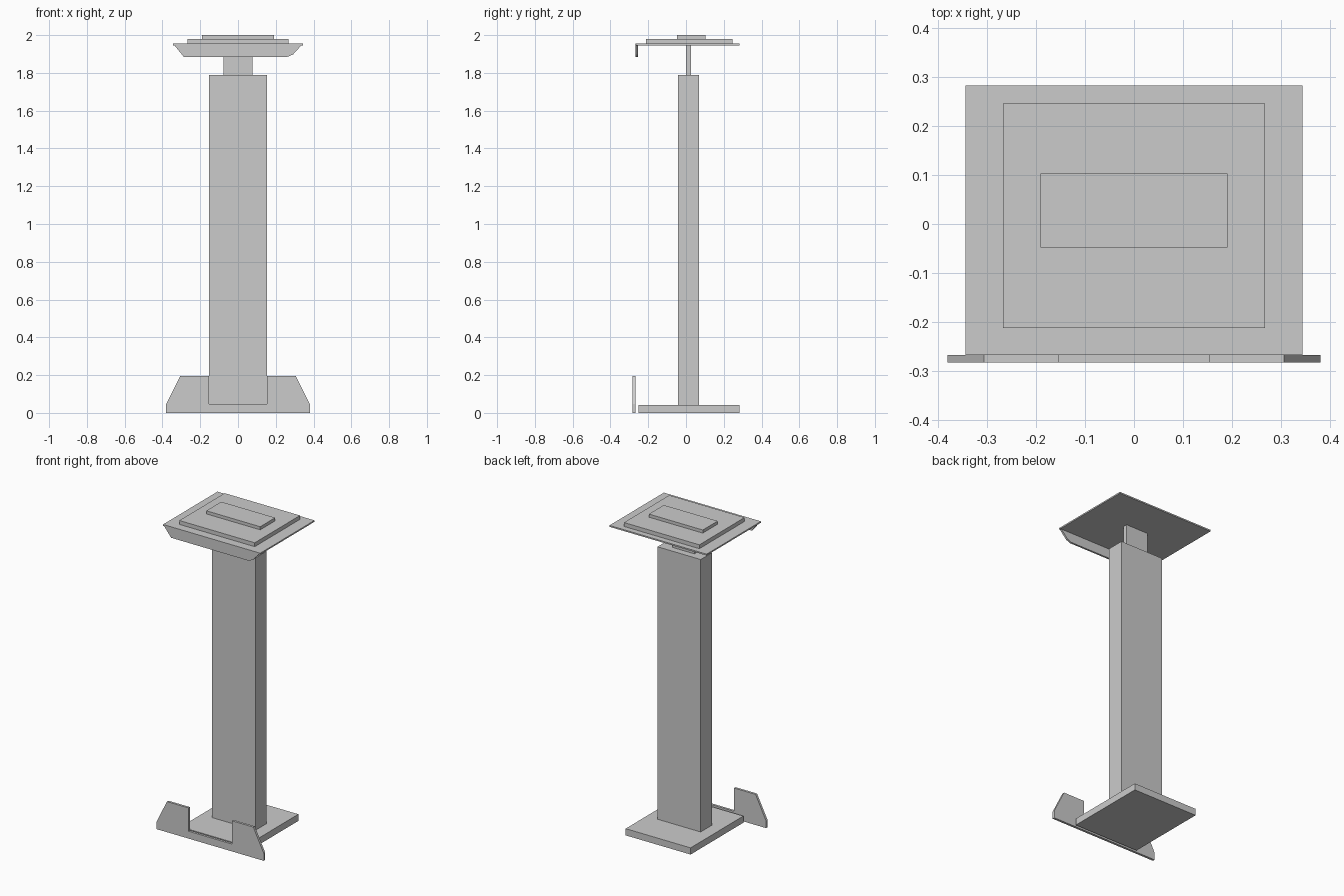
import bpy, bmesh

if "Cube" in bpy.data.objects:
    bpy.data.objects.remove(bpy.data.objects["Cube"])


def make_object(name, bm):
    bmesh.ops.recalc_face_normals(bm, faces=bm.faces[:])
    mesh = bpy.data.meshes.new(name)
    bm.to_mesh(mesh)
    bm.free()
    obj = bpy.data.objects.new(name, mesh)
    bpy.context.collection.objects.link(obj)
    return obj


def panel(name, outline, y0, y1):
    """Extrude an x-z outline from y0 to y1."""
    bm = bmesh.new()
    face = bm.faces.new([bm.verts.new((x, y0, z)) for x, z in outline])
    ext = bmesh.ops.extrude_face_region(bm, geom=[face])
    moved = [v for v in ext["geom"] if isinstance(v, bmesh.types.BMVert)]
    bmesh.ops.translate(bm, verts=moved, vec=(0, y1 - y0, 0))
    return make_object(name, bm)


def box(name, half_x, y0, y1, z0, z1):
    return panel(name, [(-half_x, z0), (half_x, z0), (half_x, z1), (-half_x, z1)], y0, y1)


# Base, column and narrow neck
box("base_plate", 0.23, -0.252, 0.282, 0.0, 0.043)
box("column", 0.153, -0.043, 0.07, 0.043, 1.788)
box("neck", 0.078, 0.0, 0.027, 1.788, 1.946)

# Stepped top
box("top_plate", 0.344, -0.266, 0.283, 1.946, 1.955)
box("middle_step", 0.267, -0.212, 0.246, 1.955, 1.98)
box("upper_step", 0.191, -0.048, 0.103, 1.98, 2.0)

# Hanging front lip with tapered ends
panel("front_lip",
      [(-0.344, 1.955), (-0.287, 1.885), (0.262, 1.885), (0.292, 1.898), (0.344, 1.955)],
      -0.267, -0.255)

# Notched upright guard in front of the base
half = [(0.38, 0.0), (0.38, 0.047), (0.306, 0.196), (0.154, 0.196), (0.154, 0.047)]
panel("front_guard", half + [(-x, z) for x, z in reversed(half)], -0.282, -0.267)
